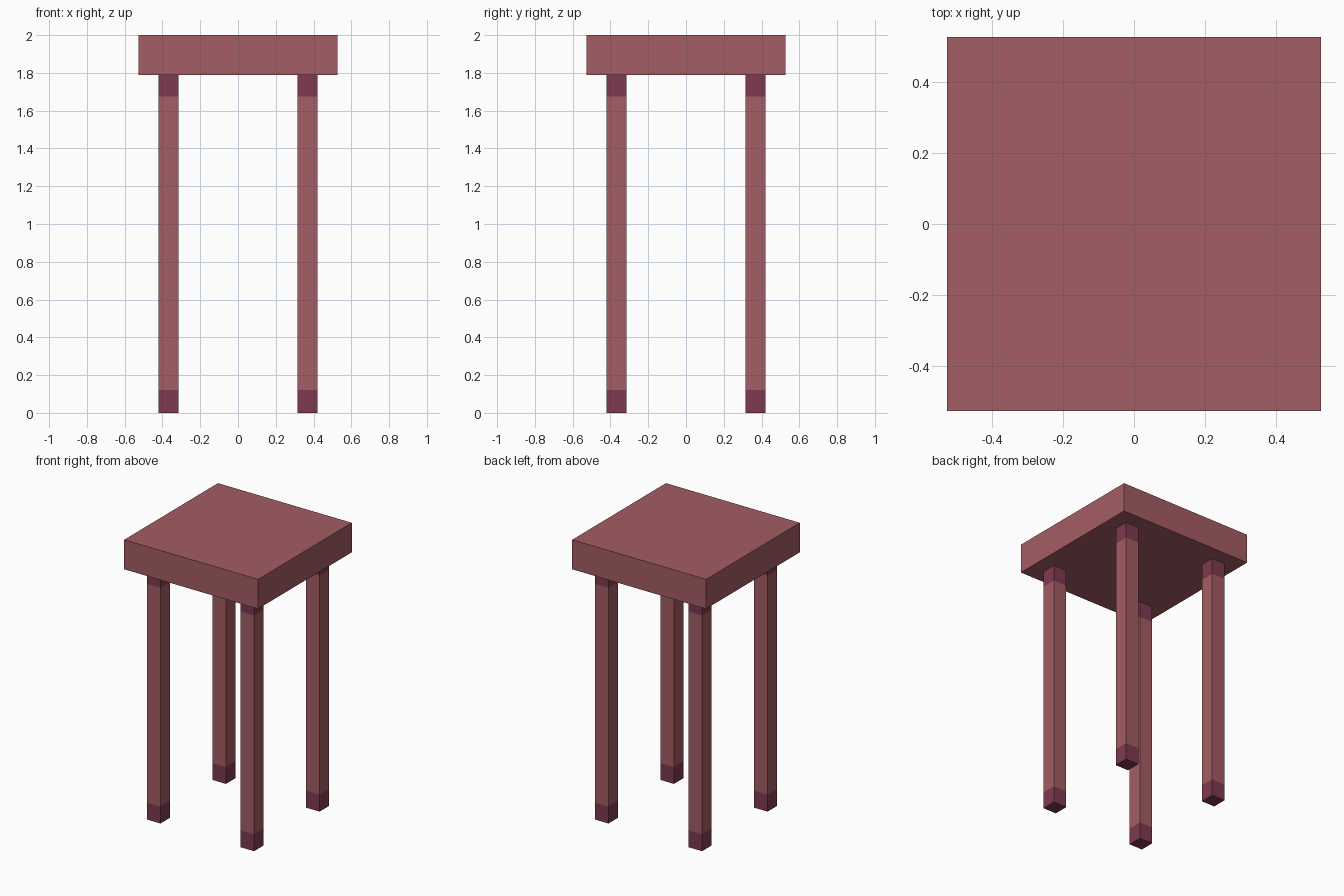
import bpy
import bmesh

cube = bpy.data.objects.get("Cube")
if cube:
    bpy.data.objects.remove(cube, do_unlink=True)


def make_material(name, rgb):
    mat = bpy.data.materials.new(name)
    mat.use_nodes = True
    color = (*rgb, 1.0)
    mat.diffuse_color = color
    mat.node_tree.nodes["Principled BSDF"].inputs["Base Color"].default_value = color
    return mat


WOOD = make_material("red wood", (0.371, 0.109, 0.125))
BAND = make_material("dark plum", (0.209, 0.042, 0.080))

SEAT_HALF = 0.526
SEAT_BOTTOM, SEAT_TOP = 1.79, 2.0
LEG_WIDTH, LEG_OFFSET = 0.105, 0.368
FOOT_TOP, COLLAR_BOTTOM = 0.12, 1.675


def make_box(name, center_xy, width, z0, z1, materials, cuts=()):
    """Square upright box, sliced at the given heights."""
    bm = bmesh.new()
    bmesh.ops.create_cube(bm, size=1.0)
    for v in bm.verts:
        v.co.x *= width
        v.co.y *= width
        v.co.z = z0 if v.co.z < 0 else z1
    for z in cuts:
        bmesh.ops.bisect_plane(bm, geom=bm.verts[:] + bm.edges[:] + bm.faces[:],
                               plane_co=(0, 0, z), plane_no=(0, 0, 1))
    # Faces outside the middle slice take the second material
    if cuts:
        for f in bm.faces:
            z = f.calc_center_median().z
            f.material_index = 0 if cuts[0] < z < cuts[1] else 1
    mesh = bpy.data.meshes.new(name)
    bm.to_mesh(mesh)
    bm.free()
    for mat in materials:
        mesh.materials.append(mat)
    obj = bpy.data.objects.new(name, mesh)
    obj.location = (*center_xy, 0)
    bpy.context.collection.objects.link(obj)
    return obj


# Thick square seat
make_box("seat", (0, 0), SEAT_HALF * 2, SEAT_BOTTOM, SEAT_TOP, [WOOD])

# Four legs with dark feet and collars
for y_name, sy in (("front", -1), ("back", 1)):
    for x_name, sx in (("left", 1), ("right", -1)):
        make_box(f"{y_name}_{x_name}_leg", (sx * LEG_OFFSET, sy * LEG_OFFSET),
                 LEG_WIDTH, 0.0, SEAT_BOTTOM, [WOOD, BAND],
                 cuts=(FOOT_TOP, COLLAR_BOTTOM))
